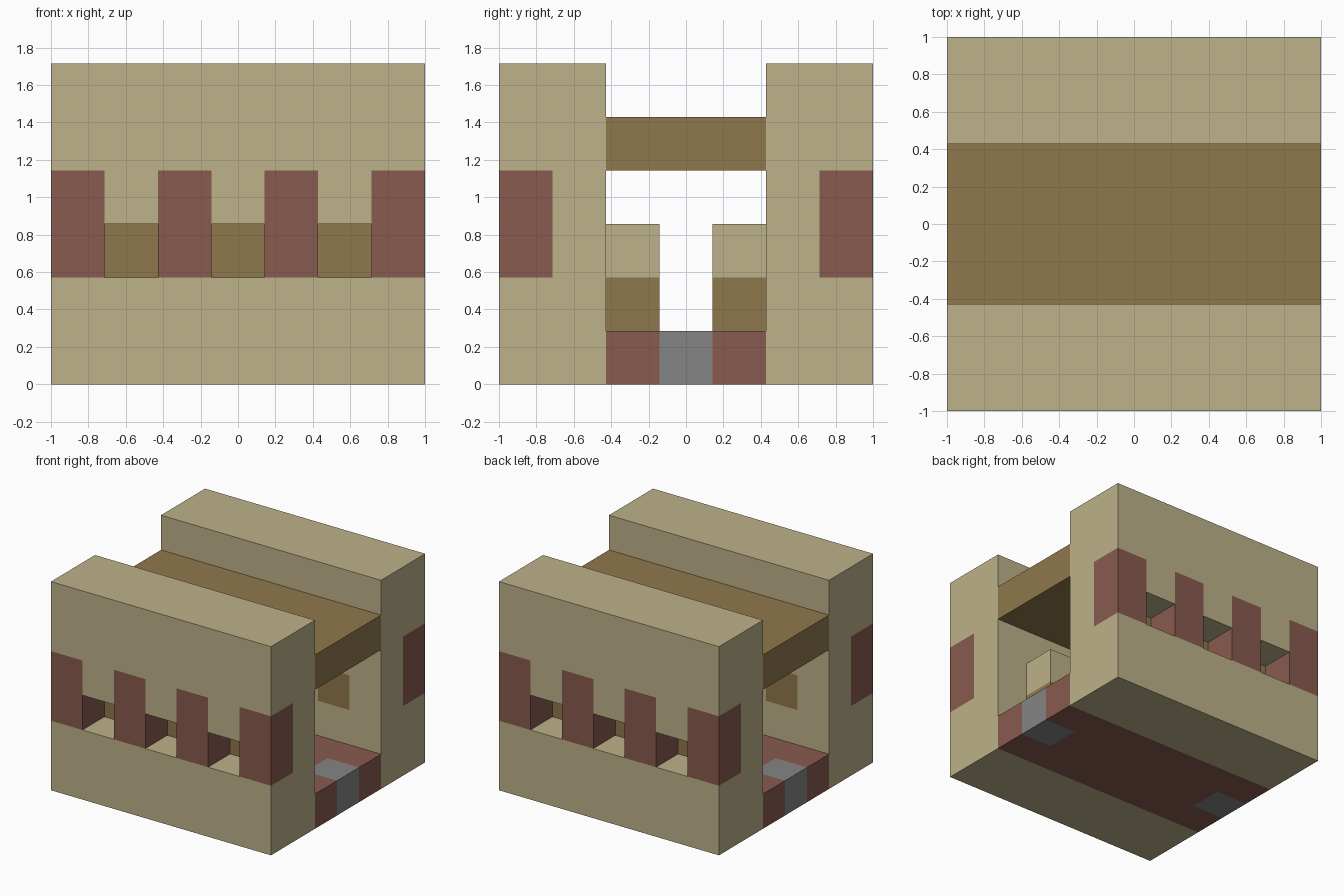
import bpy
import bmesh
from mathutils import Vector

default = bpy.data.objects.get("Cube")
if default:
    bpy.data.objects.remove(default, do_unlink=True)

UNIT = 2 / 7  # edge of one building block


def material(name, rgb):
    linear = [((c / 255 + 0.055) / 1.055) ** 2.4 for c in rgb] + [1]
    mat = bpy.data.materials.new(name)
    mat.use_nodes = True
    mat.diffuse_color = linear
    mat.node_tree.nodes["Principled BSDF"].inputs["Base Color"].default_value = linear
    return mat


sand = material("sandstone", (189, 178, 138))
wood = material("brown wood", (143, 120, 76))
brick = material("red brick", (135, 91, 79))
stone = material("grey stone", (133, 133, 133))

cells = {}  # block position -> part name
parts = {}  # part name -> material


def fill(part, mat, xs, ys, zs):
    """Fill blocks with a part, replacing whatever was there."""
    parts[part] = mat
    for x in xs:
        for y in ys:
            for z in zs:
                cells[x, y, z] = part


full = range(7)
pillars = range(0, 7, 2)
slits = range(1, 7, 2)

# Two thick walls, each with brick pillars and recessed wooden slits
for side, outer, inner in (("front", 0, 1), ("back", 6, 5)):
    fill(side + "_wall", sand, full, (outer, inner), range(6))
    fill(side + "_pillars", brick, pillars, (outer,), (2, 3))
    fill(side + "_shutters", wood, slits, (inner,), (2,))
    for x in slits:
        del cells[x, outer, 2]

# Passage floor with a stone plate at each end, and the roof slab
fill("floor", brick, full, (2, 3, 4), (0,))
fill("floor_plates", stone, (0, 6), (3,), (0,))
fill("roof", wood, full, (2, 3, 4), (4,))

# Staggered posts inside the passage
for side, x, y in (("front", 5, 2), ("back", 1, 4)):
    fill(side + "_post_base", wood, (x,), (y,), (1,))
    fill(side + "_post_top", sand, (x,), (y,), (2,))

AXES = [Vector(v) for v in ((1, 0, 0), (0, 1, 0), (0, 0, 1))]


def build(part, mat):
    """Make one object from the exposed block faces of a part."""
    bm = bmesh.new()
    for cell in [c for c, p in cells.items() if p == part]:
        middle = Vector(cell) + Vector((-3, -3, 0.5))
        for i in range(3):
            for sign in (-1, 1):
                normal = AXES[i] * sign
                if tuple(int(v) for v in Vector(cell) + normal) in cells:
                    continue
                u = AXES[(i + 1) % 3] / 2
                v = AXES[(i + 2) % 3] / 2 * sign
                centre = middle + normal / 2
                corners = (centre - u - v, centre + u - v,
                           centre + u + v, centre - u + v)
                bm.faces.new([bm.verts.new(p * UNIT) for p in corners])
    bmesh.ops.remove_doubles(bm, verts=bm.verts[:], dist=0.001)
    mesh = bpy.data.meshes.new(part)
    bm.to_mesh(mesh)
    bm.free()
    mesh.materials.append(mat)
    bpy.context.collection.objects.link(bpy.data.objects.new(part, mesh))


for part, mat in parts.items():
    build(part, mat)
